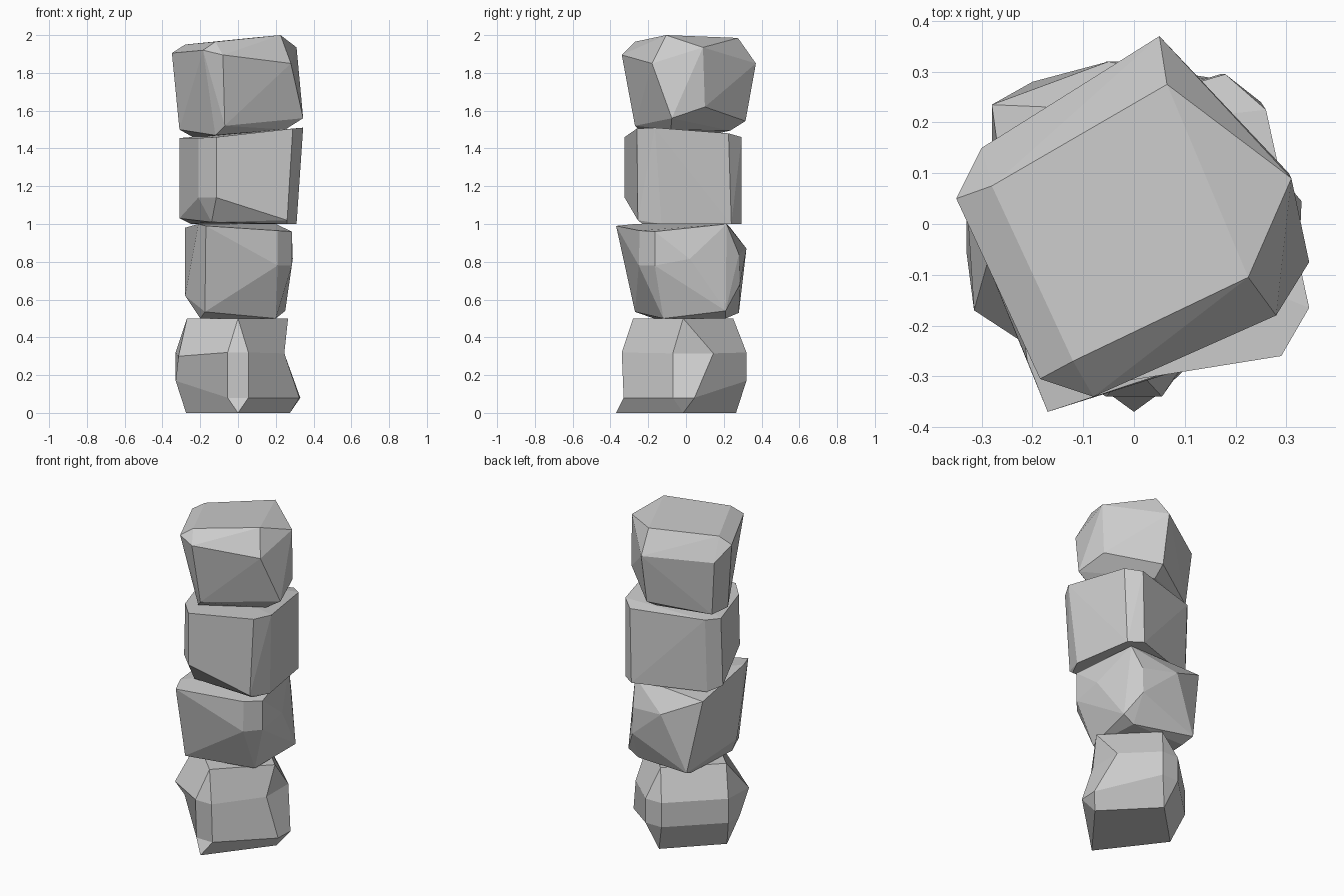
import bpy
import bmesh
from math import radians


def finish(name, bm):
    bmesh.ops.recalc_face_normals(bm, faces=bm.faces[:])
    mesh = bpy.data.meshes.new(name)
    bm.to_mesh(mesh)
    bm.free()
    bpy.context.collection.objects.link(bpy.data.objects.new(name, mesh))


def hull_rock(name, corners):
    """Chiselled block: flat facets spanned between its corners."""
    bm = bmesh.new()
    for c in corners:
        bm.verts.new(c)
    res = bmesh.ops.convex_hull(bm, input=bm.verts[:])
    loose = {g for g in res["geom_interior"] + res["geom_unused"]
             if isinstance(g, bmesh.types.BMVert)}
    bmesh.ops.delete(bm, geom=list(loose), context='VERTS')
    bmesh.ops.dissolve_limit(bm, angle_limit=radians(3),
                             verts=bm.verts[:], edges=bm.edges[:])
    finish(name, bm)


def ring_rock(name, rings):
    """Block lofted through stacked rings of eight corners."""
    bm = bmesh.new()
    loops = [[bm.verts.new(c) for c in r] for r in rings]
    for a, b in zip(loops, loops[1:]):
        for i in range(8):
            j = (i + 1) % 8
            bm.faces.new((a[i], a[j], b[j], b[i]))
    bm.faces.new(loops[0][::-1])
    bm.faces.new(loops[-1])
    bmesh.ops.remove_doubles(bm, verts=bm.verts[:], dist=0.001)
    finish(name, bm)


def doubled(points):
    return [p for p in points for _ in range(2)]


# Base rock: diamond plan with chamfered corners (front, right, back, left)
w = 0.055
ring_rock("base_rock", [
    doubled([(0, -.37, 0), (.275, -.015, 0), (0, .265, 0), (-.275, -.01, 0)]),
    [(-w, -.33, .08), (w, -.33, .08), (.325, -.07, .08), (.33, .045, .08),
     (w, .32, .17), (-w, .32, .17), (-.33, w, .17), (-.33, -w, .17)],
    [(-w, -.34, .32), (w, -.34, .32), (.245, -.07, .315), (.245, .145, .315),
     (w, .32, .32), (-w, .32, .32), (-.33, w, .32), (-.315, -.17, .3)],
    doubled([(0, -.28, .5), (.265, -.015, .5), (0, .25, .5), (-.27, -.01, .5)]),
])

# Second rock
hull_rock("second_rock", [
    (-.17, -.37, .99), (-.21, -.27, 1.0), (.21, -.245, .965), (.285, -.165, .96),
    (.2, .215, 1.0), (-.28, .235, .98),
    (.21, -.25, .78), (.285, -.165, .78), (.29, .02, .815),
    (.17, .28, .84), (.17, .285, .68), (-.05, .32, .87), (-.28, -.1, .62),
    (-.175, -.27, .535), (.25, .21, .54), (-.2, .28, .53),
    (-.2, -.17, .5), (.2, -.12, .5), (.18, .21, .5), (-.18, .21, .5),
])

# Third rock
hull_rock("third_rock", [
    (-.115, -.325, 1.46), (-.21, -.22, 1.455), (-.31, .1, 1.455),
    (-.25, .17, 1.455), (.18, .295, 1.46), (.26, .225, 1.48),
    (.345, -.165, 1.51), (.29, -.26, 1.505),
    (-.115, -.325, 1.14), (-.21, -.23, 1.14), (-.31, .08, 1.03),
    (-.14, -.23, 1.01), (.26, -.255, 1.02), (.26, -.23, 1.0),
    (.31, -.13, 1.0), (.25, .24, 1.0), (.17, .295, 1.0), (-.25, .15, 1.0),
])

# Top rock
hull_rock("top_rock", [
    (-.12, -.27, 1.965), (.225, -.105, 2.0), (.31, .09, 1.935),
    (.065, .275, 1.985), (-.28, .075, 1.95), (-.35, .05, 1.905),
    (-.185, -.305, 1.92), (-.08, -.34, 1.895), (.28, -.18, 1.85),
    (.05, .37, 1.85), (-.3, .15, 1.815),
    (.345, -.075, 1.56), (.305, .1, 1.62), (-.05, -.27, 1.6),
    (-.07, -.27, 1.52), (.05, .315, 1.545), (-.27, .13, 1.48),
    (-.31, .03, 1.5), (.04, .235, 1.495), (-.23, .07, 1.455),
    (-.12, -.22, 1.47), (.25, -.08, 1.5),
])
